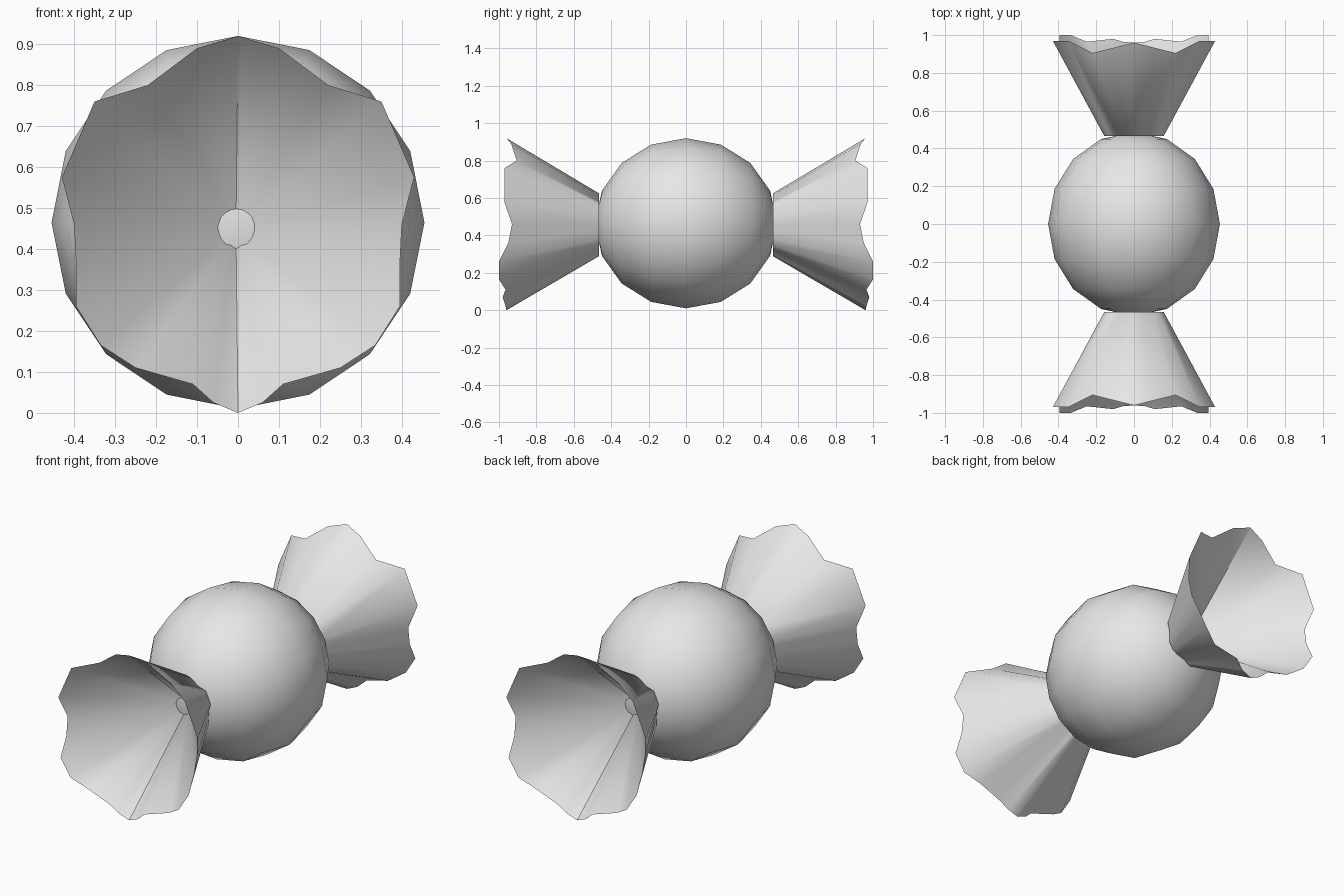
import bpy, bmesh, math
from mathutils import Matrix

cube = bpy.data.objects.get("Cube")
if cube:
    bpy.data.objects.remove(cube, do_unlink=True)

grey = bpy.data.materials.new("plain_grey")
grey.use_nodes = True
grey.diffuse_color = (0.8, 0.8, 0.8, 1)
grey.node_tree.nodes["Principled BSDF"].inputs["Base Color"].default_value = (0.8, 0.8, 0.8, 1)

MID_Z = 0.465
NECK_Y, NECK_SCALE = 0.465, 0.365
APEX_Y, APEX_Z = 0.42, 0.445

# Half of the scalloped wrapper rim, top to bottom: x, z, distance along y
HALF_RIM = [
    (0, 0.92, 0.96), (0.10, 0.89, 0.935), (0.22, 0.80, 0.905),
    (0.35, 0.76, 0.97), (0.43, 0.575, 0.97), (0.40, 0.46, 0.93),
    (0.395, 0.36, 0.95), (0.395, 0.26, 1.0), (0.335, 0.165, 1.0),
    (0.25, 0.11, 0.965), (0.11, 0.07, 0.98), (0.06, 0.025, 0.965),
    (0, 0, 0.96),
]


def finish(name, bm):
    mesh = bpy.data.meshes.new(name)
    bm.to_mesh(mesh)
    bm.free()
    mesh.materials.append(grey)
    obj = bpy.data.objects.new(name, mesh)
    bpy.context.collection.objects.link(obj)
    return obj


def candy_ball():
    bm = bmesh.new()
    bmesh.ops.create_uvsphere(bm, u_segments=16, v_segments=8, radius=0.455)
    # Poles point along y, slightly stretched towards the twists
    bm.transform(Matrix.Translation((0, 0, MID_Z))
                 @ Matrix.Diagonal((1, 1.07, 1, 1))
                 @ Matrix.Rotation(math.pi / 2, 4, 'X'))
    for f in bm.faces:
        f.smooth = True
    finish("candy_ball", bm)


def wrapper_end(name, side):
    bm = bmesh.new()
    outline = HALF_RIM + [(-x, z, y) for x, z, y in HALF_RIM[-2:0:-1]]
    rim = [bm.verts.new((x, side * y, z)) for x, z, y in outline]
    neck = [bm.verts.new((x * NECK_SCALE, side * NECK_Y,
                          0.455 + (z - 0.455) * NECK_SCALE)) for x, z, y in outline]
    hollow = bm.verts.new((-0.005, side * APEX_Y, APEX_Z))
    count = len(rim)
    for i in range(count):
        j = (i + 1) % count
        bm.faces.new((rim[i], rim[j], neck[j], neck[i]))   # pleated outside
        bm.faces.new((rim[j], rim[i], hollow))             # hollow inside
    bm.faces.new(neck)                                     # end against the ball
    bmesh.ops.recalc_face_normals(bm, faces=bm.faces)
    for f in bm.faces:
        f.smooth = True
    for e in bm.edges:
        seam = hollow in e.verts and abs(e.other_vert(hollow).co.x) < 0.001
        e.smooth = not seam and e.calc_face_angle(0) < math.radians(60)
    finish(name, bm)


candy_ball()
wrapper_end("front_wrapper_end", -1)
wrapper_end("back_wrapper_end", 1)
